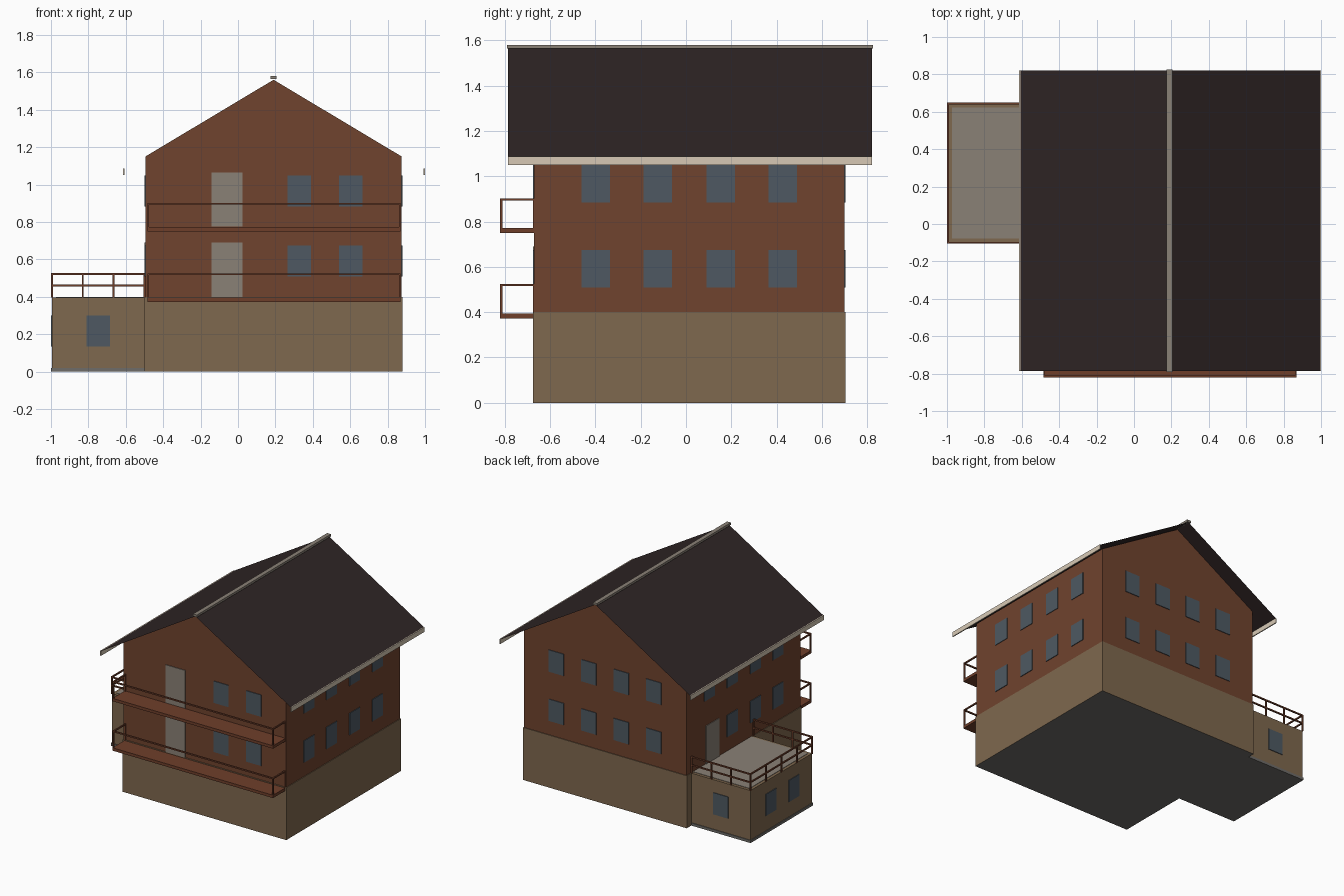
import bpy, bmesh
from mathutils import Vector

cube = bpy.data.objects.get("Cube")
if cube:
    bpy.data.objects.remove(cube, do_unlink=True)


def material(name, *rgb):
    """Flat material from 0-255 display values, stored as linear."""
    lin = [((c / 255 + 0.055) / 1.055) ** 2.4 for c in rgb] + [1]
    m = bpy.data.materials.new(name)
    m.use_nodes = True
    m.diffuse_color = lin
    m.node_tree.nodes["Principled BSDF"].inputs["Base Color"].default_value = lin
    return m


BRICK = material("brick", 112, 67, 46)
STONE = material("stone", 127, 104, 78)
ROOF = material("roof_dark", 47, 37, 37)
GLASS = material("window_glass", 78, 89, 98)
GREY = material("door_grey", 138, 129, 118)
CREAM = material("gutter_cream", 215, 201, 181)
WOOD = material("balcony_wood", 110, 62, 42)
CONCRETE = material("concrete", 110, 108, 104)


def finish(name, bm, *mats):
    me = bpy.data.meshes.new(name)
    bm.to_mesh(me)
    bm.free()
    for m in mats:
        me.materials.append(m)
    ob = bpy.data.objects.new(name, me)
    bpy.context.collection.objects.link(ob)
    return ob


def add_box(bm, lo, hi):
    lo, hi = Vector(lo), Vector(hi)
    verts = bmesh.ops.create_cube(bm, size=1)["verts"]
    for v in verts:
        v.co = (lo + hi) / 2 + v.co * (hi - lo)


def box(name, lo, hi, *mats):
    bm = bmesh.new()
    add_box(bm, lo, hi)
    if len(mats) > 1:  # second material goes on the underside
        for f in bm.faces:
            f.material_index = int(f.normal.z < -0.5)
    return finish(name, bm, *mats)


def extrude_y(name, profile, y0, y1, closed, mat):
    """Sweep an x/z profile from y0 to y1; a closed one becomes a solid."""
    bm = bmesh.new()
    verts = [bm.verts.new((x, y0, z)) for x, z in profile]
    if closed:
        geom = [bm.faces.new(verts)]
    else:
        geom = [bm.edges.new(p) for p in zip(verts, verts[1:])]
    new = bmesh.ops.extrude_face_region(bm, geom=geom, use_keep_orig=True) if closed \
        else bmesh.ops.extrude_edge_only(bm, edges=geom)
    for v in new["geom"]:
        if isinstance(v, bmesh.types.BMVert):
            v.co.y = y1
    bmesh.ops.recalc_face_normals(bm, faces=bm.faces)
    if not closed and sum(f.normal.z for f in bm.faces) < 0:
        bmesh.ops.reverse_faces(bm, faces=bm.faces)
    return finish(name, bm, mat)


# Main building
L, R, F, B = -0.495, 0.875, -0.67, 0.70
RIDGE, PEAK, EAVE = 0.19, 1.56, 1.15
box("stone_ground_floor", (L - .005, F - .005, 0), (R + .005, B + .005, .4), STONE, CONCRETE)
extrude_y("brick_upper_floors", [(L, .4), (R, .4), (R, EAVE), (RIDGE, PEAK), (L, EAVE)], F, B, True, BRICK)

# Roof sheet, ridge cap and gutters
extrude_y("roof", [(-.61, 1.084), (RIDGE, PEAK + .004), (.997, 1.084)], -.785, .82, False, ROOF)
box("ridge_cap", (RIDGE - .016, -.79, 1.563), (RIDGE + .016, .825, 1.58), GREY)
for name, x in (("right_gutter", -.614), ("left_gutter", .992)):
    box(name, (x, -.785, 1.05), (x + .008, .82, 1.086), CREAM)

# Side annex with terrace
AX, AF, AB = -.995, -.1, .645
box("annex_base", (-1, AF - .005, 0), (L, AB + .005, .02), CONCRETE)
box("annex_walls", (AX, AF, .02), (L, AB, .397), STONE)
box("terrace_floor", (AX + .022, AF + .022, .395), (L, AB - .022, .4), GREY)


# Windows and doors: thin plates on a wall
def plate(name, axis, wall, out, centre, z0, z1, mat, width=.126):
    near, far = sorted((wall, wall + out * .005))
    a, b = centre - width / 2, centre + width / 2
    if axis == "x":
        box(name, (near, a, z0), (far, b, z1), mat)
    else:
        box(name, (a, near, z0), (b, far, z1), mat)


for floor, lift in (("lower", 0), ("upper", .375)):
    z0, z1 = .508 + lift, .674 + lift
    side = [-.398, -.125, .153, .428]
    walls = [("front", "y", F, -1, [.328, .603]),
             ("back", "y", B, 1, [-.22, .055, .328, .603]),
             ("left", "x", R, 1, side),
             ("right", "x", L, -1, side[:3] if floor == "lower" else side)]
    for label, axis, wall, out, centres in walls:
        for i, c in enumerate(centres):
            plate(f"{label}_{floor}_window_{i + 1}", axis, wall, out, c, z0, z1, GLASS)
    plate(f"front_{floor}_door", "y", F, -1, -.058, .4 + lift, .69 + lift, GREY, .165)
plate("terrace_door", "x", L, -1, .39, .4, .69, GREY, .16)
for label, wall, out in (("front", AF, -1), ("back", AB, 1)):
    plate(f"annex_{label}_window", "y", wall, out, -.748, .135, .3, GLASS)
for i, c in enumerate((.125, .4)):
    plate(f"annex_side_window_{i + 1}", "x", AX, -1, c, .135, .3, GLASS)


# Railings: square bars along a path, with posts spread over each run
T = .005


def railing(name, path, z0, heights, spans):
    bm = bmesh.new()
    posts = {path[0]}
    for (p, q, n) in zip(path, path[1:], spans):
        lo = [min(a, b) - T for a, b in zip(p, q)]
        hi = [max(a, b) + T for a, b in zip(p, q)]
        for z in heights:
            add_box(bm, (*lo, z - 2 * T), (*hi, z))
        for i in range(1, n + 1):
            posts.add(tuple(round(a + (b - a) * i / n, 4) for a, b in zip(p, q)))
    for x, y in posts:
        add_box(bm, (x - T, y - T, z0), (x + T, y + T, heights[0] - T))
    finish(name, bm, WOOD)


# Front balconies
for floor, z in (("lower", .373), ("upper", .75)):
    box(f"{floor}_balcony_floor", (-.485, -.82, z), (.87, F, z + .022), WOOD)
    xa, xb, y = -.48, .865, -.815
    railing(f"{floor}_balcony_rail", [(xa, F), (xa, y), (xb, y), (xb, F)], z + .02, [z + .152], [1, 1, 1])

# Terrace railing
railing("terrace_rail", [(-.5, AF), (AX, AF), (AX, AB), (-.5, AB)], .395, [.527, .465], [3, 4, 3])
